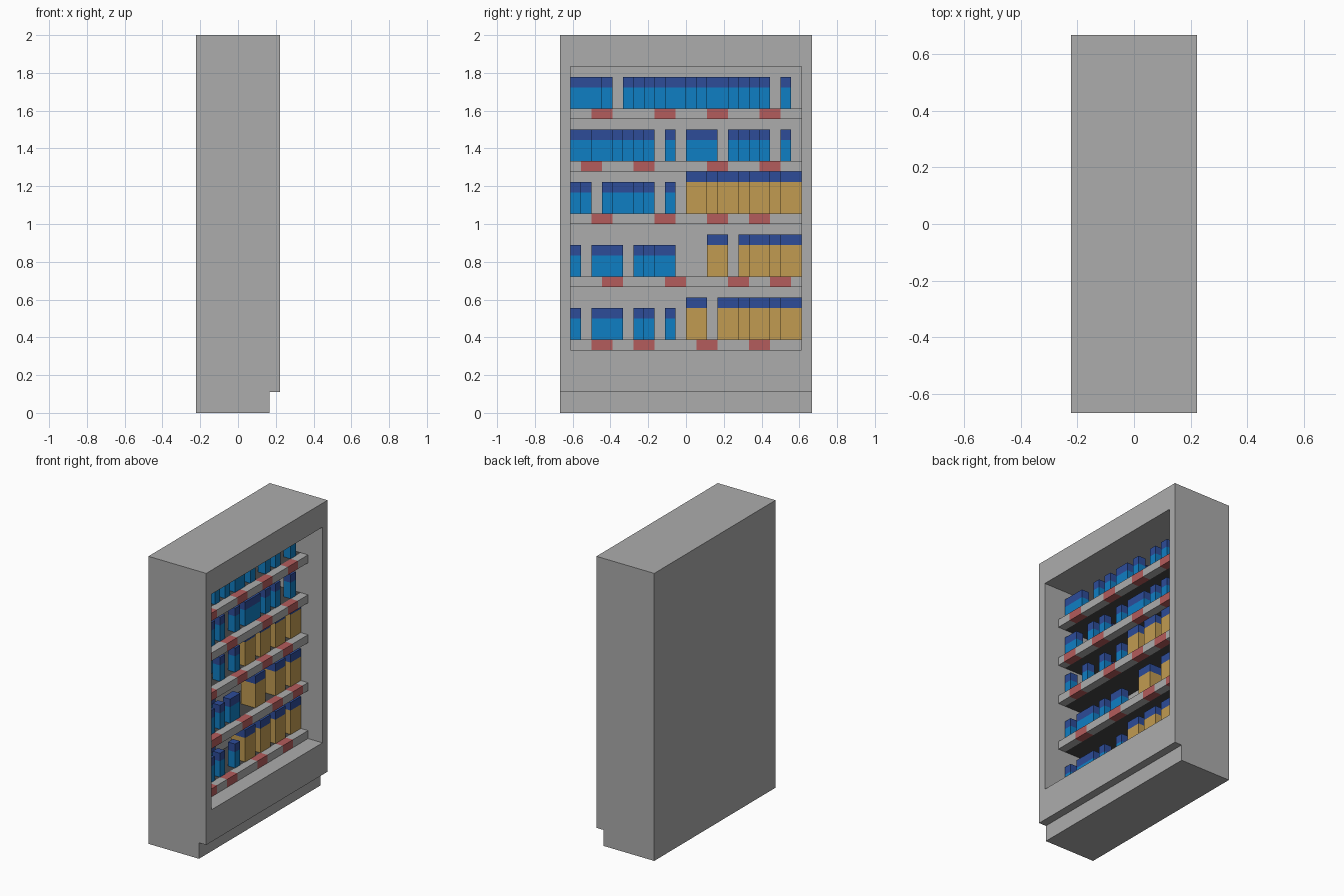
import bpy, bmesh
from mathutils import Vector

cube = bpy.data.objects.get("Cube")
if cube:
    bpy.data.objects.remove(cube, do_unlink=True)

U = 2 / 36  # the whole model sits on a 36-unit-high block grid


def material(name, srgb):
    lin = [((c / 255 + 0.055) / 1.055) ** 2.4 for c in srgb]
    m = bpy.data.materials.new(name)
    m.use_nodes = True
    m.diffuse_color = (*lin, 1)
    bsdf = m.node_tree.nodes["Principled BSDF"]
    bsdf.inputs["Base Color"].default_value = (*lin, 1)
    bsdf.inputs["Roughness"].default_value = 0.8
    return m


GREY = material("cabinet grey", (172, 172, 172))
DARK = material("shelf dark grey", (70, 70, 70))
RED = material("price tag red", (180, 92, 92))
BLUE = material("carton blue", (15, 126, 196))
NAVY = material("lid navy", (45, 76, 153))
TAN = material("box tan", (193, 155, 81))


def finish(name, bm, mats):
    bmesh.ops.recalc_face_normals(bm, faces=bm.faces)
    me = bpy.data.meshes.new(name)
    bm.to_mesh(me)
    bm.free()
    for m in mats:
        me.materials.append(m)
    ob = bpy.data.objects.new(name, me)
    bpy.context.collection.objects.link(ob)
    return ob


def box_bm(x, y, z):
    """Box from (min, max) ranges in grid units."""
    bm = bmesh.new()
    bmesh.ops.create_cube(bm, size=1)
    for v in bm.verts:
        v.co = Vector([(a + b) / 2 * U + c * (b - a) * U
                       for (a, b), c in zip((x, y, z), v.co)])
    return bm


def cut(bm, co, normal):
    bmesh.ops.bisect_plane(bm, geom=bm.verts[:] + bm.edges[:] + bm.faces[:],
                           plane_co=co, plane_no=normal)


# Cabinet: side profile with a toe recess, extruded along y
bm = bmesh.new()
profile = [(-4, 0), (3, 0), (3, 2), (4, 2), (4, 36), (-4, 36)]
face = bm.faces.new([bm.verts.new((x * U, -12 * U, z * U)) for x, z in profile])
ext = bmesh.ops.extrude_face_region(bm, geom=[face])
bmesh.ops.translate(bm, vec=(0, 24 * U, 0),
                    verts=[g for g in ext["geom"] if isinstance(g, bmesh.types.BMVert)])
cabinet = finish("cabinet", bm, [GREY])

# Display opening hollowed out of the cabinet
cutter = finish("opening_cutter", box_bm((-3, 6), (-11, 11), (6, 33)), [GREY])
cutter.hide_render = True
mod = cabinet.modifiers.new("opening", "BOOLEAN")
mod.operation = "DIFFERENCE"
mod.solver = "EXACT"
mod.object = cutter
bpy.context.view_layer.objects.active = cabinet
bpy.ops.object.modifier_apply(modifier="opening")
bpy.data.objects.remove(cutter, do_unlink=True)


def shelf(n, z, tags):
    finish(f"shelf_board_{n}", box_bm((-3, 1), (-11, 11), (z, z + 1)), [DARK])
    # Front rail, sliced at the two-unit-wide tags
    bm = box_bm((1, 2), (-11, 11), (z, z + 1))
    for t in tags:
        cut(bm, (0, t * U, 0), (0, 1, 0))
        cut(bm, (0, (t + 2) * U, 0), (0, 1, 0))
    for f in bm.faces:
        y = f.calc_center_median().y / U
        if abs(f.normal.y) < 0.5 and any(t < y < t + 2 for t in tags):
            f.material_index = 1
    finish(f"shelf_rail_{n}", bm, [GREY, RED])


def product(name, x, y, z, height, body):
    """Box whose top unit is a navy lid."""
    bm = box_bm(x, y, (z, z + height))
    split = (z + height - 1) * U
    cut(bm, (0, 0, split), (0, 0, 1))
    for f in bm.faces:
        f.material_index = int(f.calc_center_median().z > split)
    finish(name, bm, [body, NAVY])


def cartons(row, z, runs):
    # Neighbours in a run stand alternately in front and behind
    for run in runs:
        for i, (a, b) in enumerate(zip(run, run[1:])):
            x = (0, 1) if i % 2 == 0 else (-2, -1)
            product(f"carton_{row}_{a + 12}", x, (a, b), z, 3, BLUE)


def boxes(row, z, runs):
    # Two-wide boxes stand in front, the rest show through the gaps
    for run in runs:
        for a, b in zip(run, run[1:]):
            front = b - a == 2
            x, y = ((-1, 1), (a, b)) if front else ((-3, -1), (a, a + 2))
            product(f"box_{row}_{a + 12}", x, y, z, 4, TAN)


# Each shelf: base height, tag starts, carton runs, box runs (edges along y)
rows = [
    (6, (-9, -5, 1, 6),
     [(-11, -10), (-9, -6), (-5, -4, -3), (-2, -1)],
     [(0, 2), (3, 5, 6, 8, 9, 11)]),
    (12, (-8, -2, 4, 8),
     [(-11, -10), (-9, -6), (-5, -4, -3, -1)],
     [(2, 4), (5, 6, 8, 9, 11)]),
    (18, (-9, -3, 2, 6),
     [(-11, -10, -9), (-8, -7, -5, -4, -3), (-2, -1)],
     [(0, 2, 3, 5, 6, 8, 9, 11)]),
    (23, (-10, -5, 2, 7),
     [(-11, -9, -7, -6, -5, -4, -3), (-2, -1), (0, 3),
      (4, 5, 6, 7, 8), (9, 10)], []),
    (28, (-9, -3, 2, 7),
     [(-11, -8, -7), (-6, -5, -4, -3, -2, 0, 1, 2, 4, 5, 6, 7, 8), (9, 10)], []),
]
for n, (z, tags, carton_runs, box_runs) in enumerate(rows, 1):
    shelf(n, z, tags)
    cartons(n, z + 1, carton_runs)
    boxes(n, z + 1, box_runs)
